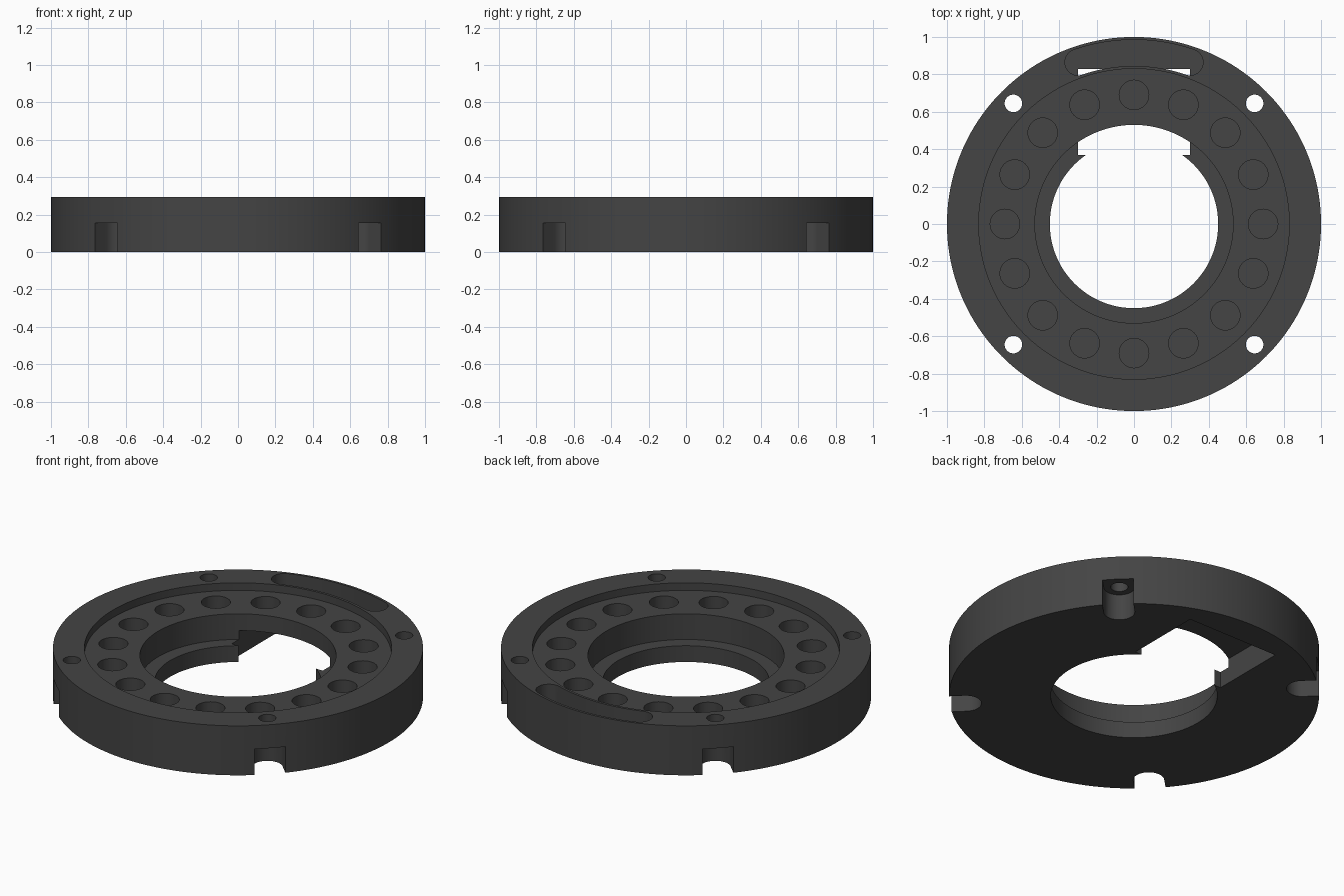
import bpy, bmesh, math
from math import sin, cos, pi, radians

if "Cube" in bpy.data.objects:
    bpy.data.objects.remove(bpy.data.objects["Cube"])

TOP, FLOOR, LEDGE = 0.295, 0.25, 0.097

dark = bpy.data.materials.new("dark grey")
dark.diffuse_color = (0.058, 0.058, 0.058, 1)
dark.use_nodes = True
dark.node_tree.nodes["Principled BSDF"].inputs["Base Color"].default_value = dark.diffuse_color


def new_object(name, bm):
    bmesh.ops.recalc_face_normals(bm, faces=bm.faces)
    mesh = bpy.data.meshes.new(name)
    bm.to_mesh(mesh)
    bm.free()
    mesh.materials.append(dark)
    ob = bpy.data.objects.new(name, mesh)
    bpy.context.collection.objects.link(ob)
    return ob


def revolve(name, profile, steps=160):
    """Closed (radius, z) profile turned around the z axis."""
    bm = bmesh.new()
    rings = [[bm.verts.new((r * cos(2 * pi * i / steps), r * sin(2 * pi * i / steps), z))
              for r, z in profile] for i in range(steps)]
    n = len(profile)
    for i in range(steps):
        a, b = rings[i], rings[(i + 1) % steps]
        for j in range(n):
            k = (j + 1) % n
            bm.faces.new((a[j], b[j], b[k], a[k]))
    return new_object(name, bm)


def prism(name, outline, z0, z1):
    """Outline in plan, extruded from z0 to z1."""
    bm = bmesh.new()
    face = bm.faces.new([bm.verts.new((x, y, z0)) for x, y in outline])
    up = bmesh.ops.extrude_face_region(bm, geom=[face])
    bmesh.ops.translate(bm, vec=(0, 0, z1 - z0),
                        verts=[v for v in up["geom"] if isinstance(v, bmesh.types.BMVert)])
    return new_object(name, bm)


def arc(cx, cy, r, start, end, steps):
    return [(cx + r * cos(start + (end - start) * i / steps),
             cy + r * sin(start + (end - start) * i / steps)) for i in range(steps + 1)]


def cut(body, cutter):
    mod = body.modifiers.new(cutter.name, 'BOOLEAN')
    mod.operation, mod.solver, mod.object = 'DIFFERENCE', 'EXACT', cutter
    bpy.context.view_layer.objects.active = body
    bpy.ops.object.modifier_apply(modifier=mod.name)
    bpy.data.objects.remove(cutter)


# Ring body with a recessed top track and a stepped bore
ring = revolve("ring_body", [(0.45, 0), (1, 0), (1, TOP), (0.83, TOP),
                             (0.83, FLOOR), (0.53, FLOOR), (0.53, LEDGE), (0.45, LEDGE)])

# Sixteen blind round sockets in the track
for i in range(16):
    a = 2 * pi * i / 16
    cut(ring, prism("socket", arc(0.69 * cos(a), 0.69 * sin(a), 0.079, 0, 2 * pi, 32)[:-1],
                    0.17, 0.4))

# Four screw holes, each with a round-ended notch open to the rim underneath
for i in range(4):
    a = pi / 4 + i * pi / 2
    cx, cy = 0.912 * cos(a), 0.912 * sin(a)
    cut(ring, prism("screw_hole", arc(cx, cy, 0.047, 0, 2 * pi, 28)[:-1], -0.1, 0.4))
    notch = arc(cx, cy, 0.084, a + pi / 2, a + 3 * pi / 2, 20)
    notch += [(x + 0.3 * cos(a), y + 0.3 * sin(a)) for x, y in (notch[-1], notch[0])]
    cut(ring, prism("notch", notch, -0.1, 0.155))

# Channel under the back, running from the bore
cut(ring, prism("channel", [(-0.3, 0.37), (0.3, 0.37), (0.3, 0.83), (-0.3, 0.83)], -0.1, 0.15))

# Curved round-ended pocket in the top, opening into the channel
half, mid, rad = radians(19.1), 0.915, 0.07
a0, a1 = pi / 2 - half, pi / 2 + half
pocket = arc(0, 0, mid + rad, a0, a1, 24)
pocket += arc(mid * cos(a1), mid * sin(a1), rad, a1, a1 + pi, 16)[1:-1]
pocket += arc(0, 0, mid - rad, a1, a0, 24)
pocket += arc(mid * cos(a0), mid * sin(a0), rad, a0 + pi, a0 + 2 * pi, 16)[1:-1]
cut(ring, prism("pocket", pocket, 0.135, 0.4))

# Smooth walls with crisp edges
bpy.ops.object.select_all(action='DESELECT')
ring.select_set(True)
bpy.context.view_layer.objects.active = ring
bpy.ops.object.shade_smooth_by_angle(angle=radians(30))
